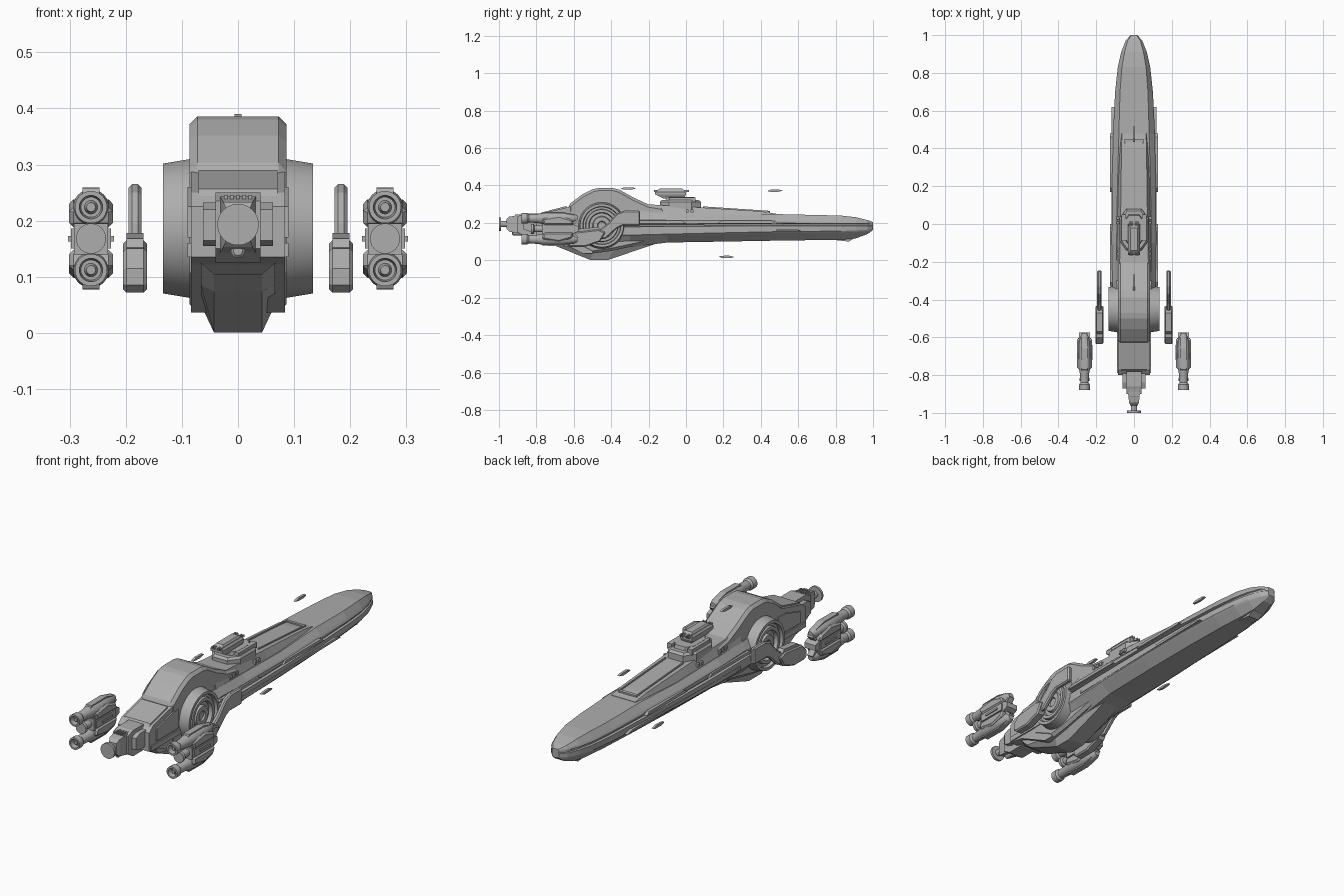
import bpy, bmesh, math

grey = bpy.data.materials.new("hull grey")
grey.diffuse_color = (0.42, 0.42, 0.42, 1)


def loft(name, rings, mirror=False, smooth=False, bevel=0):
    """Skin matching rings of points and cap both ends."""
    bm = bmesh.new()
    vs = [[bm.verts.new(p) for p in r] for r in rings]
    n = len(rings[0])
    for a, b in zip(vs, vs[1:]):
        for i in range(n):
            j = (i + 1) % n
            bm.faces.new((a[i], a[j], b[j], b[i]))
    bm.faces.new(vs[0])
    bm.faces.new(vs[-1])
    bmesh.ops.recalc_face_normals(bm, faces=bm.faces)
    me = bpy.data.meshes.new(name)
    bm.to_mesh(me)
    bm.free()
    me.materials.append(grey)
    ob = bpy.data.objects.new(name, me)
    bpy.context.collection.objects.link(ob)
    if bevel:
        m = ob.modifiers.new("bevel", 'BEVEL')
        m.width, m.segments, m.limit_method = bevel, 1, 'ANGLE'
        m.angle_limit = math.radians(50)
    if mirror:
        ob.modifiers.new("mirror", 'MIRROR')
    if smooth:
        bpy.context.view_layer.objects.active = ob
        ob.select_set(True)
        bpy.ops.object.shade_smooth_by_angle(angle=math.radians(32))
        ob.select_set(False)
    return ob


def prism(name, profile, x0, x1, **kw):
    """Side (y, z) profile extruded across x."""
    return loft(name, [[(x, y, z) for y, z in profile] for x in (x0, x1)], **kw)


def box(name, x, y, z, **kw):
    """Box from (min, max) ranges."""
    return prism(name, [(y[0], z[0]), (y[1], z[0]), (y[1], z[1]), (y[0], z[1])],
                 x[0], x[1], **kw)


def lathe(name, c, steps, axis='Y', n=24, **kw):
    """Turned part: steps are (position along axis, radius)."""
    rings = []
    for d, r in steps:
        ring = []
        for i in range(n):
            a = 2 * math.pi * (i + 0.5) / n
            u, w = r * math.cos(a), r * math.sin(a)
            ring.append((c[0] + u, d, c[2] + w) if axis == 'Y'
                        else (d, c[1] + u, c[2] + w))
        rings.append(ring)
    return loft(name, rings, smooth=n > 8, **kw)


# Long hull: y, half width, deck half width, keel half width, bottom, low, high, top
stations = [
    (-0.50, .105, .085, .050, .055, .135, .225, .25),
    (-0.30, .114, .092, .060, .070, .135, .225, .25),
    (-0.10, .118, .092, .065, .095, .140, .222, .248),
    (0.20, .117, .088, .065, .100, .147, .220, .240),
    (0.48, .111, .080, .060, .105, .153, .218, .247),
    (0.70, .100, .074, .052, .108, .155, .214, .242),
    (0.83, .086, .064, .042, .110, .157, .210, .239),
    (0.91, .068, .050, .032, .118, .160, .208, .230),
    (0.97, .044, .034, .022, .140, .164, .205, .215),
    (1.00, .018, .014, .012, .162, .170, .200, .204)]
rings = []
for y, w, wt, wb, zb, zl, zh, zt in stations:
    m, g = (zl + zh) / 2 + .006, w * .9
    half = [(wb, zb), (w * .93, zl - .008), (w, zl), (w, m - .007), (g, m - .004),
            (g, m + .004), (w, m + .007), (w, zh - .008), (w * .95, zh), (wt, zt)]
    rings.append([(x, y, z) for x, z in half] + [(-x, y, z) for x, z in reversed(half)])
loft("long_hull", rings)

# Raised upper deck with its framed panel
deck = []
for y, wb, wt, zt in [(-.30, .098, .078, .305), (-.12, .095, .074, .294),
                      (.10, .090, .070, .281), (.40, .080, .066, .262), (.48, .072, .064, .249)]:
    deck.append([(-wb, y, .232), (wb, y, .232), (wt, y, zt), (-wt, y, zt)])
loft("upper_deck", deck)
prism("deck_rail", [(.09, .28), (.44, .258), (.45, .264), (.09, .288)], .044, .050, mirror=True)
prism("deck_panel_end", [(.435, .258), (.45, .256), (.45, .263), (.435, .264)], -.05, .05)
for i, y in enumerate((-.19, -.165, -.14, .0, .025)):
    box(f"deck_vent_{i}", (.08, .093), (y, y + .014), (.255, .272), mirror=True)

# Side armour strips and chin fin
for nm, y0, y1 in (("front", .17, .48), ("rear", -.33, .0)):
    prism(f"side_strip_{nm}", [(y0, .198), (y1, .198), (y1 - .02, .212), (y0 + .02, .212)],
          .10, .126, mirror=True)
prism("lower_strip", [(-.25, .145), (.62, .158), (.58, .168), (-.25, .158)], .09, .119, mirror=True)
prism("chin_fin", [(.78, .125), (.80, .108), (.87, .100), (.90, .118), (.90, .135)], -.03, .03)

# Stern body with the tall hump
prism("stern_hump", [(-.63, .10), (-.63, .295), (-.60, .318), (-.555, .352), (-.50, .38), (-.47, .386),
                     (-.39, .386), (-.355, .377), (-.28, .335), (-.20, .298), (-.12, .285),
                     (-.12, .11), (-.40, .05), (-.50, .036)], -.086, .086, bevel=.014)
prism("stern_block", [(-.80, .135), (-.80, .225), (-.77, .25), (-.62, .287), (-.50, .287),
                      (-.50, .036), (-.55, .036), (-.72, .122)], -.084, .084)
prism("stern_roof_plate", [(-.78, .24), (-.77, .256), (-.64, .29), (-.64, .27)], -.07, .07)
box("stern_side_rail", (.068, .09), (-.79, -.56), (.135, .16), mirror=True)
prism("stern_side_plate", [(-.75, .17), (-.75, .225), (-.63, .26), (-.58, .26), (-.58, .17)],
      .08, .09, mirror=True)
# Lower keel
loft("keel", [[(s * w, y, z) for y, z in pts] for s, w, pts in (
    (-1, .066, [(-.74, .125), (-.70, .085), (-.50, .05), (-.38, .06), (-.15, .12)]),
    (-1, .043, [(-.74, .105), (-.69, .074), (-.51, .001), (-.42, .001), (-.15, .092)]),
    (1, .043, [(-.74, .105), (-.69, .074), (-.51, .001), (-.42, .001), (-.15, .092)]),
    (1, .066, [(-.74, .125), (-.70, .085), (-.50, .05), (-.38, .06), (-.15, .12)]))])

# Ringed side drums
lathe("side_drum", (0, -.45, .186), [(.07, .126), (.086, .124), (.134, .116), (.134, .102), (.118, .099),
      (.118, .088), (.130, .085), (.130, .070), (.112, .066), (.112, .050), (.124, .046),
      (.124, .024), (.116, .02)], axis='X', n=40, mirror=True)

# Tail assembly and round end plate
prism("tail_block", [(-.90, .15), (-.90, .235), (-.86, .25), (-.78, .25), (-.78, .125), (-.86, .125)],
      -.04, .04)
prism("tail_cheek", [(-.87, .165), (-.87, .22), (-.84, .232), (-.78, .232), (-.78, .155), (-.84, .155)],
      .035, .062, mirror=True)
loft("tail_neck", [[(s * w, y, .193 + t * h) for s, t in ((-1, -1), (1, -1), (1, 1), (-1, 1))]
                   for y, w, h in ((-.89, .032, .05), (-.945, .026, .04), (-.96, .02, .025))])
lathe("tail_disc", (0, 0, .193), [(-.94, .016), (-.988, .016), (-.988, .037), (-1.0, .037)], n=28)
lathe("tail_lower_knob", (0, 0, .146), [(-.86, .013), (-.925, .013), (-.93, .008)], n=16)
for i in range(5):
    x = -.022 + i * .011
    box(f"tail_rib_{i}", (x - .003, x + .003), (-.915, -.85), (.228, .246))

# Turret on its stepped base
loft("turret_base", [[(x * k, -.03 + y * k, z) for x, y in (
    (-.04, -.11), (.04, -.11), (.076, -.06), (.076, .06), (.04, .11), (-.04, .11), (-.076, .06), (-.076, -.06))]
    for k, z in ((1, .27), (1, .312), (.9, .322), (.72, .322), (.68, .338))])
box("turret_side_pod", (.042, .066), (-.09, .05), (.31, .337), mirror=True)
lathe("turret_collar", (0, 0, 0), [(-.14, .001), (-.13, .001)], n=4).location = (0, .07, .33)
loft("turret_body", [[(s * w, y, z) for s, y in ((-1, a), (1, a), (1, b), (-1, b))]
     for w, a, b, z in ((.022, -.12, -.01, .33), (.032, -.165, .0, .352),
                        (.032, -.165, .0, .365), (.018, -.14, -.02, .384))])
for i, x in enumerate((.010, .022)):
    box(f"turret_barrel_{i}", (x - .003, x + .003), (-.17, .015), (.366, .376), mirror=True)

# Small detached guns above and below
for i, (y, z, d) in enumerate(((-.31, .384, 1), (.475, .372, 1), (-.42, .018, -1), (.215, .018, -1))):
    prism(f"small_gun_{i}", [(y - .042, z - .002 * d), (y - .02, z + .006 * d), (y + .03, z + .005 * d),
                             (y + .042, z), (y + .015, z - .007 * d), (y - .02, z - .006 * d)],
          -.006, .006)

# Detached curved side arms: thin blade, thick lower housing
prism("arm_blade", [(-.245, .185), (-.245, .265), (-.33, .265), (-.37, .25), (-.42, .195), (-.46, .165),
                    (-.56, .165), (-.56, .11), (-.43, .115), (-.37, .17), (-.34, .185)],
      .172, .195, mirror=True, bevel=.006)
prism("arm_housing", [(-.62, .072), (-.635, .085), (-.635, .115), (-.60, .15), (-.47, .165), (-.43, .15),
                      (-.46, .10), (-.54, .072)], .162, .205, mirror=True, bevel=.006)
prism("arm_plate", [(-.61, .115), (-.57, .168), (-.47, .178), (-.44, .15)], .168, .199, mirror=True)

# Twin-thruster pods either side of the tail
px, pz = .262, .168
for nm, s in (("upper", 1), ("lower", -1)):
    z = pz + s * .056
    lathe(f"{nm}_thruster", (px, 0, z), [(-.58, .014), (-.60, .024), (-.66, .032), (-.76, .032), (-.79, .025),
          (-.84, .022), (-.85, .029), (-.88, .029), (-.88, .021), (-.855, .018), (-.855, .012),
          (-.87, .008)], n=20, mirror=True)
    prism(f"{nm}_thruster_cover", [(-.79, pz + s * .05), (-.77, pz + s * .09), (-.66, pz + s * .091),
          (-.60, pz + s * .075), (-.575, pz + s * .045), (-.60, pz + s * .02)],
          px - .015, px + .015, mirror=True)
    prism(f"{nm}_thruster_flank", [(-.76, pz + s * .02), (-.77, pz + s * .055), (-.68, pz + s * .07),
          (-.61, pz + s * .05), (-.60, pz + s * .02)], px - .039, px + .039, mirror=True, bevel=.008)
prism("pod_core", [(-.77, .14), (-.77, .195), (-.62, .2), (-.575, .18), (-.575, .155), (-.62, .135)],
      px - .03, px + .03, mirror=True)
lathe("pod_disc", (px, 0, pz), [(-.75, .018), (-.81, .018), (-.815, .027), (-.83, .027)], n=20, mirror=True)
box("pod_lug", (px - .041, px + .041), (-.72, -.64), (.163, .173), mirror=True)
box("pod_side_fin", (px - .036, px + .036), (-.76, -.61), (.15, .186), mirror=True)
